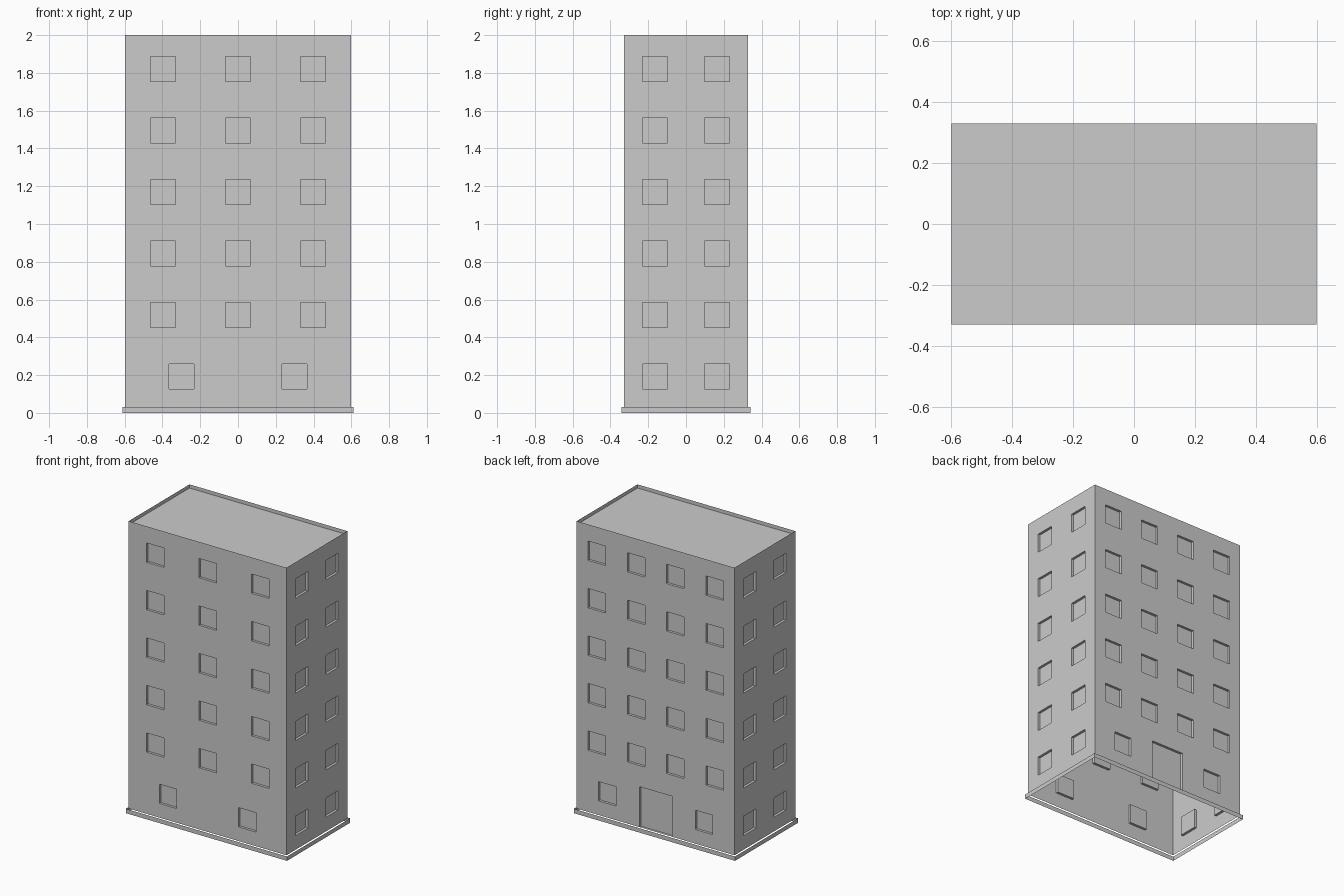
import bpy, bmesh
from math import pi
from mathutils import Matrix, Vector

HX, HY, TOP = 0.598, 0.329, 2.0     # half width, half depth, height
LIP, LIP_H = 0.013, 0.03            # plinth overhang and height
WIN = 0.066                         # half size of a window
DEPTH = 0.017                       # recess of windows and door
ROWS = [0.193 + 0.3254 * i for i in range(6)]

if "Cube" in bpy.data.objects:
    bpy.data.objects.remove(bpy.data.objects["Cube"])

grey = bpy.data.materials.new("plain grey")
grey.use_nodes = True
colour = (0.6, 0.6, 0.6, 1)
grey.diffuse_color = colour
grey.node_tree.nodes["Principled BSDF"].inputs["Base Color"].default_value = colour


def finish(name, bm):
    mesh = bpy.data.meshes.new(name)
    bm.to_mesh(mesh)
    bm.free()
    mesh.materials.append(grey)
    obj = bpy.data.objects.new(name, mesh)
    bpy.context.collection.objects.link(obj)
    return obj


def windows(columns, rows):
    return [(u - WIN, u + WIN, z - WIN, z + WIN) for u in columns for z in rows]


def rectangle(bm, hx, hy, z):
    corners = [(-hx, -hy), (hx, -hy), (hx, hy), (-hx, hy)]
    return bm.faces.new([bm.verts.new((x, y, z)) for x, y in corners])


def wall(name, half, dist, angle, openings):
    """Flat wall sheet split at the openings, which are pushed inward."""
    bm = bmesh.new()
    us = sorted({round(v, 4) for o in openings for v in o[:2]} | {-half, half})
    zs = sorted({round(v, 4) for o in openings for v in o[2:]} | {LIP_H, TOP})
    grid = [[bm.verts.new((u, -dist, z)) for z in zs] for u in us]
    recessed = []
    for i in range(len(us) - 1):
        for j in range(len(zs) - 1):
            face = bm.faces.new((grid[i][j], grid[i + 1][j],
                                 grid[i + 1][j + 1], grid[i][j + 1]))
            c = face.calc_center_median()
            if any(a < c.x < b and lo < c.z < hi for a, b, lo, hi in openings):
                recessed.append(face)
    out = bmesh.ops.extrude_face_region(bm, geom=recessed)
    moved = [g for g in out["geom"] if isinstance(g, bmesh.types.BMVert)]
    bmesh.ops.translate(bm, verts=moved, vec=Vector((0, DEPTH, 0)))
    # Remove any leftover outer panes
    old = [f for f in recessed if f.is_valid]
    if old:
        bmesh.ops.delete(bm, geom=old, context='FACES')
    bm.transform(Matrix.Rotation(angle, 4, 'Z'))
    finish(name, bm)


# Walls with recessed windows, and the door at the back
side = windows((-0.164, 0.164), ROWS)
front = windows((-0.398, 0, 0.398), ROWS[1:]) + windows((-0.3, 0.3), ROWS[:1])
back = windows((-0.447, -0.148, 0.148, 0.447), ROWS[1:])
back += windows((-0.367, 0.367), ROWS[:1])
back.append((-0.123, 0.123, LIP_H, 0.307))
wall("front_wall", HX, HY, 0, front)
wall("left_wall", HY, HX, pi / 2, side)
wall("back_wall", HX, HY, pi, back)
wall("right_wall", HY, HX, -pi / 2, side)

# Roof with a shallow sunken deck
bm = bmesh.new()
deck = rectangle(bm, HX, HY, TOP)
bmesh.ops.inset_region(bm, faces=[deck], thickness=0.077, use_boundary=True)
out = bmesh.ops.extrude_face_region(bm, geom=[deck])
moved = [g for g in out["geom"] if isinstance(g, bmesh.types.BMVert)]
bmesh.ops.translate(bm, verts=moved, vec=Vector((0, 0, -0.025)))
if deck.is_valid:
    bmesh.ops.delete(bm, geom=[deck], context='FACES')
finish("roof", bm)

# Plinth ring around the open bottom
bm = bmesh.new()
middle = rectangle(bm, HX + LIP, HY + LIP, 0)
bmesh.ops.inset_region(bm, faces=[middle], thickness=LIP, use_boundary=True)
bmesh.ops.delete(bm, geom=[middle], context='FACES')
out = bmesh.ops.extrude_face_region(bm, geom=bm.faces[:], use_keep_orig=True)
moved = [g for g in out["geom"] if isinstance(g, bmesh.types.BMVert)]
bmesh.ops.translate(bm, verts=moved, vec=Vector((0, 0, LIP_H)))
bmesh.ops.recalc_face_normals(bm, faces=bm.faces[:])
finish("plinth", bm)
